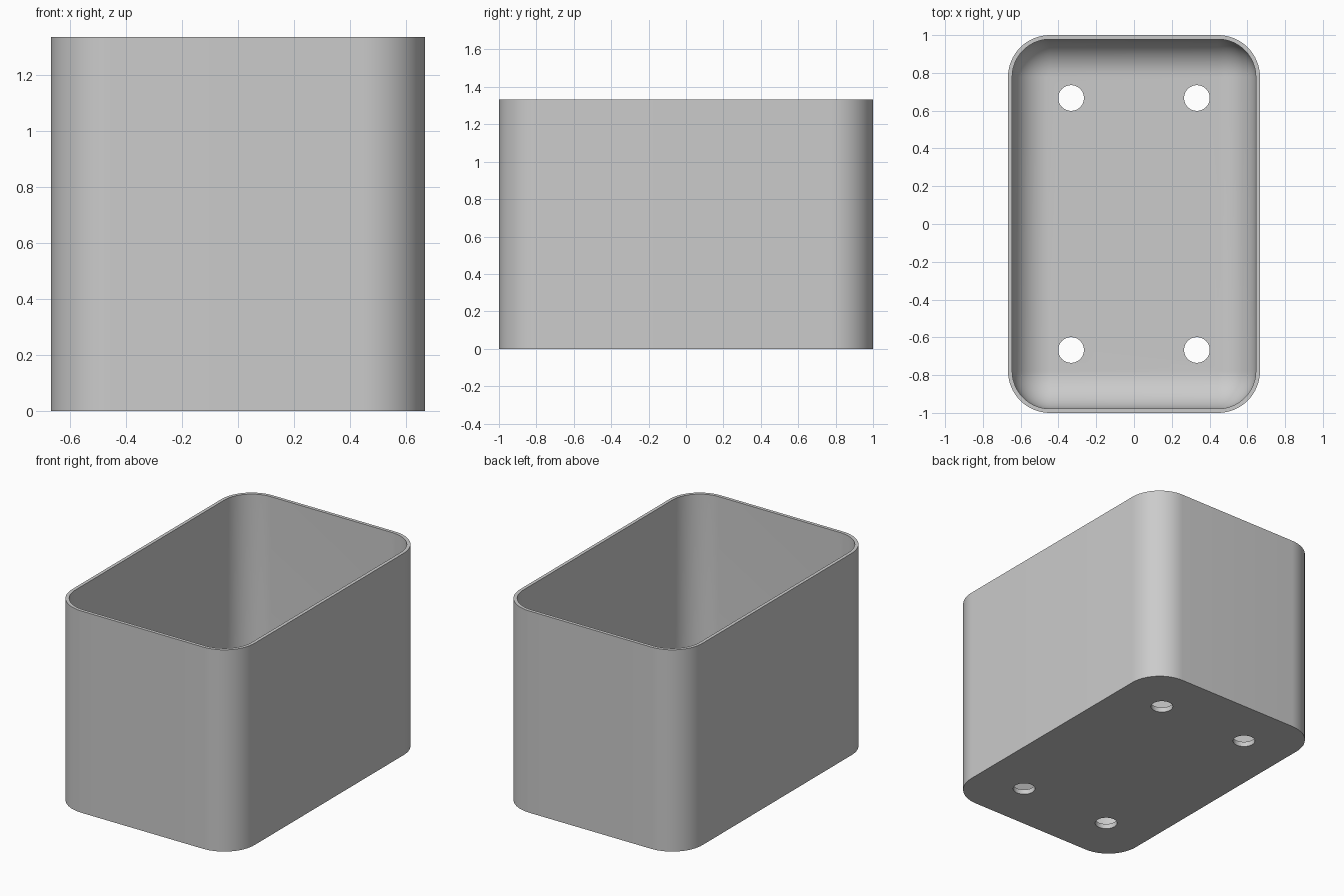
import bpy, bmesh, math

if "Cube" in bpy.data.objects:
    bpy.data.objects.remove(bpy.data.objects["Cube"], do_unlink=True)

HALF_X, HALF_Y, HEIGHT = 0.667, 1.0, 1.333
CORNER, WALL, FLOOR = 0.222, 0.022, 0.033
STEPS = 16

grey = bpy.data.materials.new("plain grey")
grey.use_nodes = True
grey.diffuse_color = (0.6, 0.6, 0.6, 1)
grey.node_tree.nodes["Principled BSDF"].inputs["Base Color"].default_value = grey.diffuse_color


def ring(bm, inset, z):
    """Rounded rectangle, shrunk by inset, at height z."""
    r = CORNER - inset
    cx, cy = HALF_X - CORNER, HALF_Y - CORNER
    verts = []
    for k, (sx, sy) in enumerate([(1, 1), (-1, 1), (-1, -1), (1, -1)]):
        for i in range(STEPS + 1):
            a = (k + i / STEPS) * math.pi / 2
            verts.append(bm.verts.new((sx * cx + r * math.cos(a), sy * cy + r * math.sin(a), z)))
    return verts


# Box: outer wall, rim, inner wall and rounded inner floor edge
bm = bmesh.new()
fillet = CORNER - WALL
levels = [(0, 0), (0, HEIGHT), (WALL, HEIGHT)]
for i in range(STEPS):
    a = i / STEPS * math.pi / 2
    levels.append((WALL + fillet * (1 - math.cos(a)), FLOOR + fillet * (1 - math.sin(a))))
rings = [ring(bm, inset, z) for inset, z in levels]
for low, high in zip(rings, rings[1:]):
    for i in range(len(low)):
        j = (i + 1) % len(low)
        bm.faces.new((low[i], low[j], high[j], high[i]))
bm.faces.new(list(reversed(rings[0])))

# Flat floor, with the last fillet step closing onto its four corners
cx, cy = HALF_X - CORNER, HALF_Y - CORNER
corners = [bm.verts.new((sx * cx, sy * cy, FLOOR)) for sx, sy in [(1, 1), (-1, 1), (-1, -1), (1, -1)]]
last, n = rings[-1], STEPS + 1
for k in range(4):
    for i in range(STEPS):
        bm.faces.new((last[k * n + i], last[k * n + i + 1], corners[k]))
    m = (k + 1) % 4
    bm.faces.new((last[k * n + STEPS], last[m * n], corners[m], corners[k]))
bm.faces.new(corners)
bmesh.ops.recalc_face_normals(bm, faces=bm.faces)
mesh = bpy.data.meshes.new("planter_box")
bm.to_mesh(mesh)
bm.free()
box = bpy.data.objects.new("planter_box", mesh)
bpy.context.collection.objects.link(box)
mesh.materials.append(grey)

# Four drain holes through the floor
for x in (-0.333, 0.333):
    for y in (-0.667, 0.667):
        bpy.ops.mesh.primitive_cylinder_add(vertices=48, radius=0.068, depth=0.2, location=(x, y, 0))
        cutter = bpy.context.object
        cutter.name = "hole_cutter"
        cutter.data.materials.append(grey)
        cut = box.modifiers.new("drain_hole", 'BOOLEAN')
        cut.operation, cut.solver, cut.object = 'DIFFERENCE', 'EXACT', cutter
        bpy.context.view_layer.objects.active = box
        bpy.ops.object.modifier_apply(modifier=cut.name)
        bpy.data.objects.remove(cutter, do_unlink=True)

# Smooth the curved walls, keep rim and hole edges sharp
bpy.ops.object.select_all(action='DESELECT')
box.select_set(True)
bpy.context.view_layer.objects.active = box
bpy.ops.object.shade_smooth_by_angle(angle=math.radians(30))
